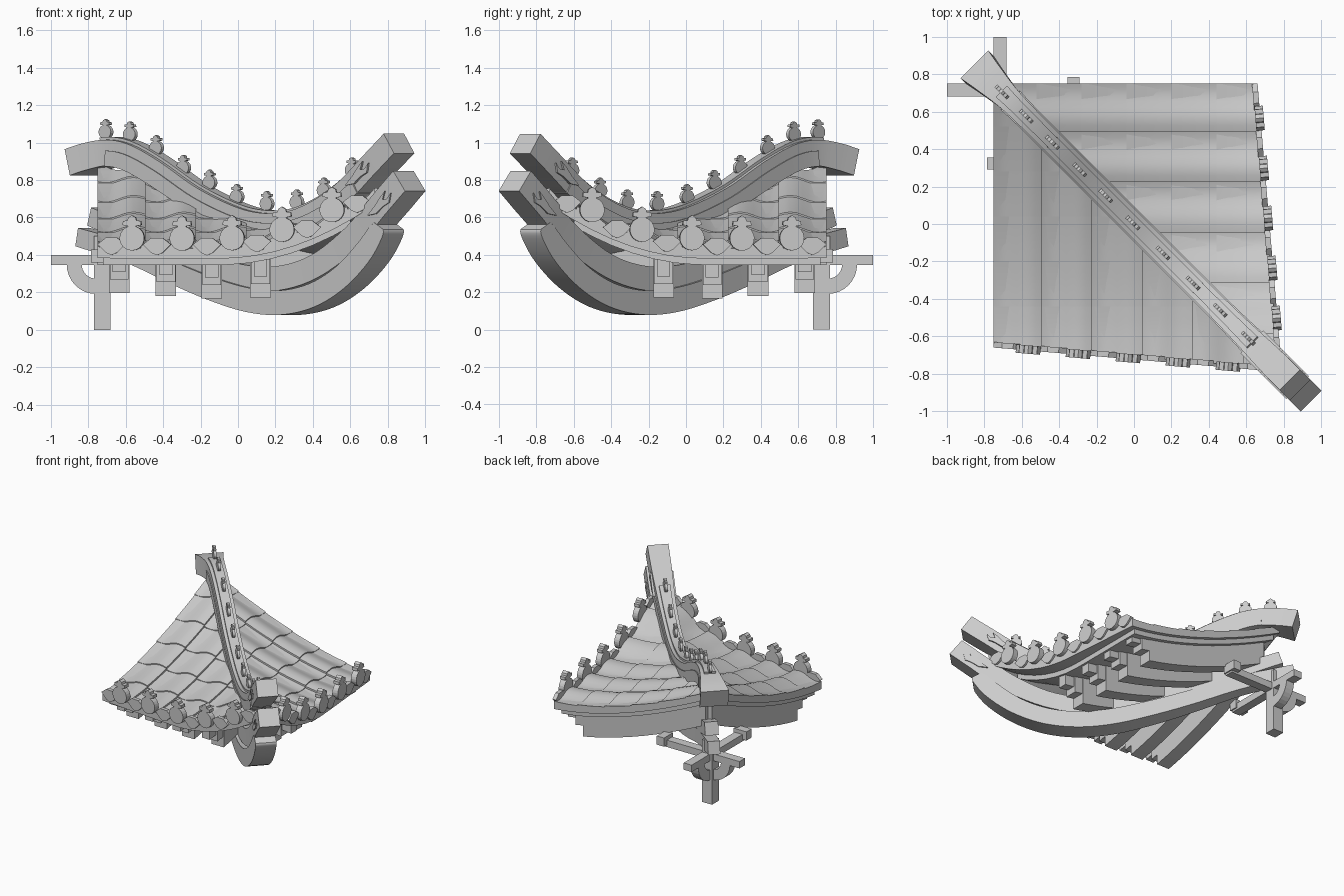
import bpy, bmesh, math
from mathutils import Vector, Matrix

if "Cube" in bpy.data.objects:
    bpy.data.objects.remove(bpy.data.objects["Cube"])

grey = bpy.data.materials.new("plain_grey")
grey.use_nodes = True
grey.diffuse_color = (0.6, 0.6, 0.6, 1)
grey.node_tree.nodes["Principled BSDF"].inputs["Base Color"].default_value = (0.6, 0.6, 0.6, 1)


def finish(bm, name, smooth=False, mirror=False):
    """Make an object, and its twin across the diagonal plane if asked."""
    bmesh.ops.recalc_face_normals(bm, faces=bm.faces)
    for suffix in (["_front", "_side"] if mirror else [""]):
        if suffix == "_side":
            for v in bm.verts:
                v.co.x, v.co.y = -v.co.y, -v.co.x
            bmesh.ops.reverse_faces(bm, faces=bm.faces)
        me = bpy.data.meshes.new(name + suffix)
        bm.to_mesh(me)
        me.materials.append(grey)
        ob = bpy.data.objects.new(name + suffix, me)
        bpy.context.collection.objects.link(ob)
        if smooth:
            bpy.ops.object.select_all(action='DESELECT')
            ob.select_set(True)
            bpy.context.view_layer.objects.active = ob
            bpy.ops.object.shade_smooth_by_angle(angle=math.radians(35))
    bm.free()


def box(bm, lo, hi):
    lo, hi = Vector(lo), Vector(hi)
    m = Matrix.Translation((lo + hi) / 2) @ Matrix.Diagonal((*(hi - lo), 1))
    bmesh.ops.create_cube(bm, size=1, matrix=m)


def spline(pts, steps=5):
    """Smooth curve through points with any number of channels."""
    pts = [Vector(p) for p in pts]
    ext = [2 * pts[0] - pts[1]] + pts + [2 * pts[-1] - pts[-2]]
    out = []
    for a, b, c, d in zip(ext, ext[1:], ext[2:], ext[3:]):
        for i in range(steps):
            t = i / steps
            out.append(b + (c - a) * t / 2 + (2 * a - 5 * b + 4 * c - d) * t * t / 2
                       + (3 * b - a - 3 * c + d) * t ** 3 / 2)
    return out + [pts[-1]]


def beam(bm, path, lift=0.0, wide=1.0, tall=1.0):
    """Square beam in the diagonal plane; path holds (s, z, width, height)."""
    rows = []
    for i, p in enumerate(path):
        d = path[min(i + 1, len(path) - 1)] - path[max(i - 1, 0)]
        t = Vector((d[0], -d[0], d[1])).normalized()
        side = Vector((1, 1, 0)).normalized()
        up = side.cross(t)
        up = up if up.z > 0 else -up
        c = Vector((p[0], -p[0], p[1])) + up * lift
        w, h = p[2] * wide / 2, p[3] * tall / 2
        rows.append([bm.verts.new(c + side * a * w + up * b * h)
                     for a, b in ((-1, -1), (1, -1), (1, 1), (-1, 1))])
    for r, q in zip(rows, rows[1:]):
        for k in range(4):
            bm.faces.new((r[k], r[k - 1], q[k - 1], q[k]))
    bm.faces.new(rows[0])
    bm.faces.new(rows[-1])


def plate(bm, outline, depth, origin, across, scale=1.0, stretch=1.0):
    """Upright extruded outline; 'across' is its horizontal direction."""
    across = Vector(across).normalized()
    n = across.cross(Vector((0, 0, 1)))
    rings = [[bm.verts.new(Vector(origin) + across * x * scale * stretch
                           + Vector((0, 0, z * scale)) + n * e) for x, z in outline]
             for e in (-depth / 2, depth / 2)]
    for r in rings:
        bm.faces.new(r)
    for i in range(len(outline)):
        bm.faces.new((rings[0][i], rings[0][i - 1], rings[1][i - 1], rings[1][i]))


# Roof surface of the front slope
def eave(x):
    return -0.645 - 0.085 * (x + 0.75)


def roof(x, y):
    u = max(0, (y + 0.7) / 1.45)
    return 0.44 + 0.46 * u ** 1.6 + 0.42 * max(0, x + 0.1) ** 2


def wave(x):
    return 0.014 * math.cos(math.tau * (x + 0.565) / 0.27)


def sheet(bm, xs, ys, height, thick):
    """Grid slab over the front slope, cut along the diagonal."""
    part = bmesh.new()
    g = [[part.verts.new((x, y, height(x, y, j / (len(ys) - 1))))
          for j, y in enumerate([q if q is not None else eave(x) for q in ys])] for x in xs]
    for a, b in zip(g, g[1:]):
        for k in range(len(ys) - 1):
            part.faces.new((a[k], a[k + 1], b[k + 1], b[k]))
    bmesh.ops.bisect_plane(part, geom=part.verts[:] + part.edges[:] + part.faces[:],
                           plane_co=(0, 0, 0), plane_no=(1, 1, 0), clear_outer=True)
    if part.faces:
        ret = bmesh.ops.extrude_face_region(part, geom=part.faces[:], use_keep_orig=True)
        for v in ret["geom"]:
            if isinstance(v, bmesh.types.BMVert):
                v.co.z -= thick
        bmesh.ops.recalc_face_normals(part, faces=part.faces)
        me = bpy.data.meshes.new("scratch")
        part.to_mesh(me)
        bm.from_mesh(me)
        bpy.data.meshes.remove(me)
    part.free()


def span(a, b, n):
    return [a + (b - a) * i / n for i in range(n + 1)]


# Overlapping wavy tiles
bm = bmesh.new()
cols = [-0.75] + [-0.495 + 0.27 * i for i in range(5)] + [0.73]
rows = [0.75, 0.52, 0.28, 0.04, -0.2, -0.44, None]
for a, b in zip(cols, cols[1:]):
    for c, d in zip(rows, rows[1:]):
        ys = span(c, d, 4) if d is not None else [c, -0.52, -0.6, None]
        sheet(bm, span(a, b, 8), ys,
              lambda x, y, t: roof(x, y) + wave(x) + 0.008 * t + 0.014 * (x - a) / (b - a), 0.03)
finish(bm, "roof_tiles", True, True)

# Stepped boards under the tiles
bm = bmesh.new()
ys = span(0.75, -0.6, 14)
sheet(bm, span(-0.75, 0.72, 14), ys + [None], lambda x, y, t: roof(x, y) - 0.005, 0.055)
sheet(bm, span(-0.72, 0.62, 12), ys, lambda x, y, t: roof(x, y) - 0.055, 0.045)
finish(bm, "roof_boards", True, True)

# Curved rafters with stepped ends, deeper towards the corner
bm = bmesh.new()
for x in (-0.635, -0.385, -0.14, 0.12):
    for half, end, drop, deep in ((0.055, -0.43, 0.09, 0.185), (0.05, -0.5, 0.09, 0.1),
                                  (0.035, -0.58, 0.06, 0.08)):
        sheet(bm, [x - half, x + half], span(0.02 - x, end, 10),
              lambda _, y, t: roof(x, y) - drop, deep + 0.06 * (x + 0.635))
finish(bm, "rafters", False, True)

# Leaf-crowned round ornaments and diamond drip tiles on the eaves
crown = [(0.02, 0.064), (0.05, 0.07), (0.048, 0.092), (0.024, 0.094), (0.02, 0.11)]
fruit = [(0.066 * math.sin(a), -0.066 * math.cos(a))
         for a in span(math.radians(-160), math.radians(160), 20)]
fruit += crown + [(0, 0.122)] + [(-x, z) for x, z in reversed(crown)]
diamond = [(-0.075, 0), (-0.03, -0.045), (0, -0.058), (0.03, -0.045),
           (0.075, 0), (0.03, 0.035), (-0.03, 0.035)]
bm, drips = bmesh.new(), bmesh.new()
for i in range(5):
    x = -0.565 + 0.267 * i
    z = roof(x, eave(x)) + 0.048
    plate(bm, fruit, 0.045, (x, eave(x) - 0.01, z), (1, -0.085, 0))
    for off in (-0.11, 0.133) if i == 0 else (0.133,):
        q = x + off
        plate(drips, diamond, 0.03, (q, eave(q), roof(q, eave(q)) + 0.015), (1, -0.085, 0))
finish(bm, "eave_ornaments", False, True)
finish(drips, "drip_tiles", False, True)

# Hip ridge with stepped cap
ridge = spline([(-0.838, 0.895, 0.21, 0.145), (-0.76, 0.925, 0.17, 0.145), (-0.66, 0.945, 0.13, 0.14),
                (-0.55, 0.92, 0.12, 0.14), (-0.4, 0.835, 0.12, 0.14), (-0.2, 0.70, 0.12, 0.13),
                (0, 0.605, 0.12, 0.12), (0.15, 0.57, 0.12, 0.11), (0.3, 0.575, 0.12, 0.11),
                (0.45, 0.63, 0.12, 0.12), (0.6, 0.73, 0.13, 0.13), (0.75, 0.88, 0.15, 0.13),
                (0.86, 0.995, 0.155, 0.13)])
bm = bmesh.new()
beam(bm, ridge)
beam(bm, ridge[8:-8], 0.015, 0.6, 1.0)
beam(bm, ridge[10:-8], -0.03, 1.12, 0.6)
finish(bm, "hip_ridge", True)

# Small ornaments standing along the ridge
bm = bmesh.new()
for s in (-0.705, -0.575, -0.435, -0.29, -0.15, -0.005, 0.155, 0.315, 0.46, 0.61):
    p = min(ridge, key=lambda r: abs(r[0] - s))
    z = p[1] + p[3] / 2 + 0.045 + 0.02 * max(0, s)
    plate(bm, fruit, 0.02, (s, -s, z), (1, -1, 0), 0.56, 1.25)
finish(bm, "ridge_ornaments")

# Hip beam and the wider bowed beam under it
bm = bmesh.new()
beam(bm, spline([(-0.76, 0.605, 0.1, 0.1), (-0.5, 0.49, 0.1, 0.11), (-0.2, 0.36, 0.1, 0.12),
                 (0.05, 0.285, 0.105, 0.13), (0.25, 0.275, 0.11, 0.13), (0.45, 0.34, 0.115, 0.13),
                 (0.65, 0.49, 0.13, 0.14), (0.8, 0.66, 0.155, 0.14), (0.915, 0.795, 0.155, 0.14)]))
finish(bm, "hip_beam", True)
bm = bmesh.new()
beam(bm, spline([(-0.83, 0.495, 0.09, 0.1), (-0.55, 0.41, 0.1, 0.11), (-0.3, 0.3, 0.12, 0.12),
                 (-0.1, 0.22, 0.14, 0.125), (0.1, 0.16, 0.15, 0.13), (0.28, 0.145, 0.155, 0.13),
                 (0.45, 0.185, 0.155, 0.13), (0.6, 0.28, 0.155, 0.13), (0.72, 0.41, 0.155, 0.13),
                 (0.79, 0.52, 0.155, 0.11), (0.805, 0.555, 0.155, 0.08)]))
finish(bm, "bowed_beam", True)

# Curled leaf carvings on both faces of the two corner beams
leaf = [(-0.09, -0.07), (-0.03, -0.06), (0.02, -0.02), (0.06, 0.0), (0.07, 0.05),
        (0.045, 0.02), (0.015, 0.015), (0.03, 0.06), (0, 0.03), (-0.04, -0.02)]
bm = bmesh.new()
for s, z in ((0.7, 0.84), (0.82, 0.68)):
    k = 0.078 / math.sqrt(2)
    plate(bm, leaf, 0.016, (s - k, -s - k, z), (1, -1, 0), 1.0, 1.1)
finish(bm, "beam_leaves", False, True)

# Corner post
bm = bmesh.new()
box(bm, (-0.77, 0.68, 0), (-0.68, 0.77, 0.5))
finish(bm, "corner_post")

# Crossing arms with end blocks
bm = bmesh.new()
box(bm, (-1, 0.68, 0.345), (-0.3, 0.75, 0.4))
box(bm, (-0.355, 0.67, 0.36), (-0.29, 0.785, 0.43))
finish(bm, "bracket_arms", False, True)

# Quarter-round braces below the arms
bm = bmesh.new()
arc = [(-0.76 + r * math.cos(a), 0.35 + r * math.sin(a) * 1.02)
       for r, angles in ((0.155, span(math.pi, 1.5 * math.pi, 8)),
                         (0.075, span(1.5 * math.pi, math.pi, 8))) for a in angles]
plate(bm, arc, 0.07, (0, 0.715, 0), (1, 0, 0))
finish(bm, "curved_brace", False, True)
